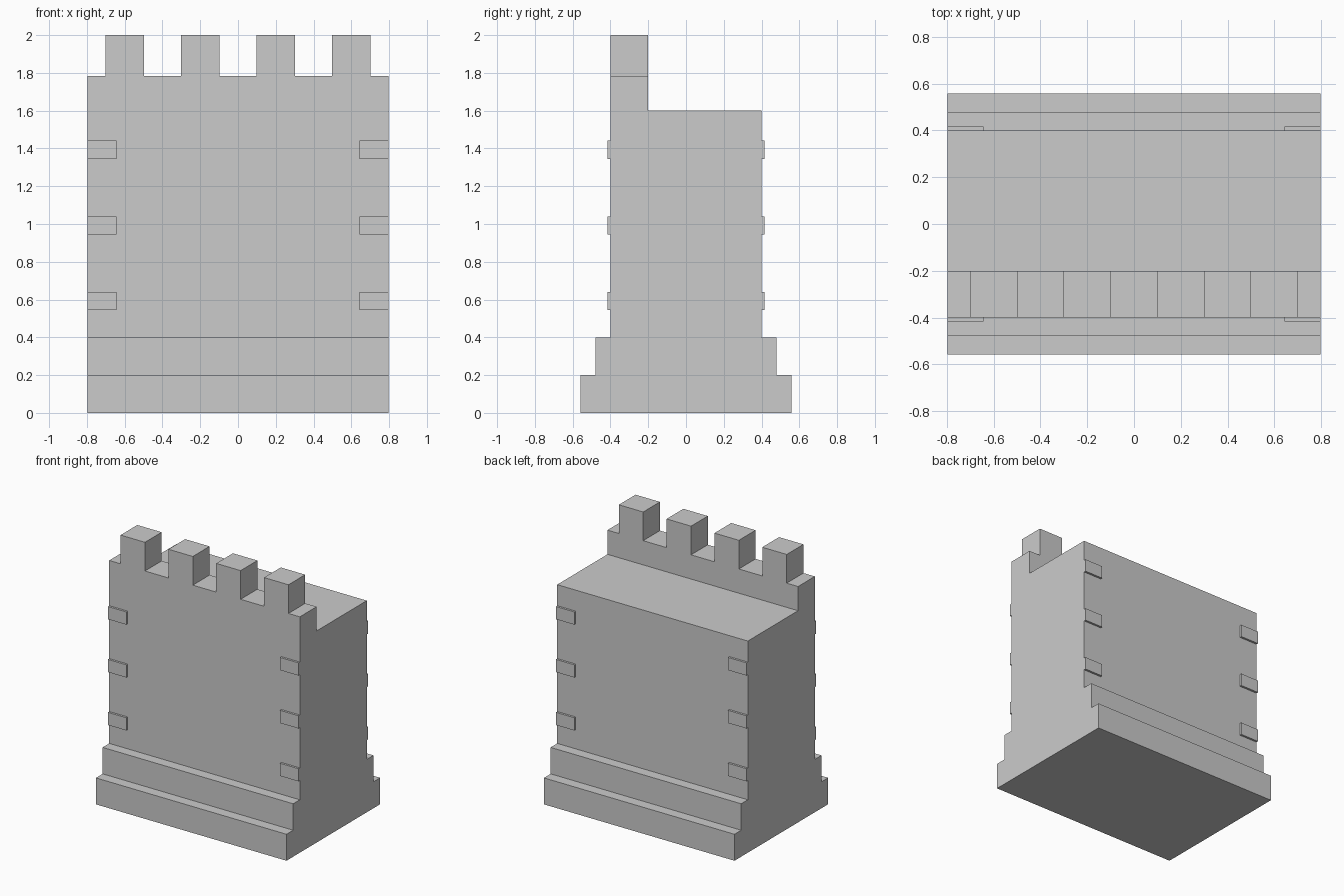
import bpy
import bmesh

if "Cube" in bpy.data.objects:
    bpy.data.objects.remove(bpy.data.objects["Cube"])


def make_object(name, bm):
    bmesh.ops.recalc_face_normals(bm, faces=bm.faces)
    mesh = bpy.data.meshes.new(name)
    bm.to_mesh(mesh)
    bm.free()
    obj = bpy.data.objects.new(name, mesh)
    bpy.context.collection.objects.link(obj)
    return obj


def extrude_profile(name, points, direction):
    """Fill a closed 3D outline and extrude it into a solid."""
    bm = bmesh.new()
    face = bm.faces.new([bm.verts.new(p) for p in points])
    result = bmesh.ops.extrude_face_region(bm, geom=[face], use_keep_orig=True)
    verts = [g for g in result["geom"] if isinstance(g, bmesh.types.BMVert)]
    bmesh.ops.translate(bm, verts=verts, vec=direction)
    return make_object(name, bm)


def box(name, lo, hi):
    (x0, y0, z0), (x1, y1, z1) = lo, hi
    outline = [(x0, y0, z0), (x1, y0, z0), (x1, y1, z0), (x0, y1, z0)]
    return extrude_profile(name, outline, (0, 0, z1 - z0))


HALF_LENGTH = 0.797

# Wall with stepped plinth on both faces
half = [(0.559, 0), (0.559, 0.2), (0.479, 0.2), (0.479, 0.4), (0.4, 0.4), (0.4, 1.6)]
section = half + [(-y, z) for y, z in reversed(half)]
extrude_profile("wall_body", [(-HALF_LENGTH, y, z) for y, z in section],
                (2 * HALF_LENGTH, 0, 0))

# Crenellated parapet along the front edge
outline = [(-HALF_LENGTH, 1.6), (-HALF_LENGTH, 1.783)]
for centre in (-0.6, -0.2, 0.2, 0.6):
    a, b = centre - 0.102, centre + 0.102
    outline += [(a, 1.783), (a, 2.0), (b, 2.0), (b, 1.783)]
outline += [(HALF_LENGTH, 1.783), (HALF_LENGTH, 1.6)]
extrude_profile("parapet", [(x, -0.4, z) for x, z in outline], (0, 0.2, 0))

# Raised corner bricks, mirrored to both ends and both faces
for row in range(3):
    z = 0.545 + 0.4 * row
    brick = box(f"corner_brick_{row + 1}", (0.643, -0.416, z),
                (HALF_LENGTH, -0.395, z + 0.096))
    mirror = brick.modifiers.new("both_ends_and_faces", "MIRROR")
    mirror.use_axis = (True, True, False)
    mirror.use_mirror_merge = False
